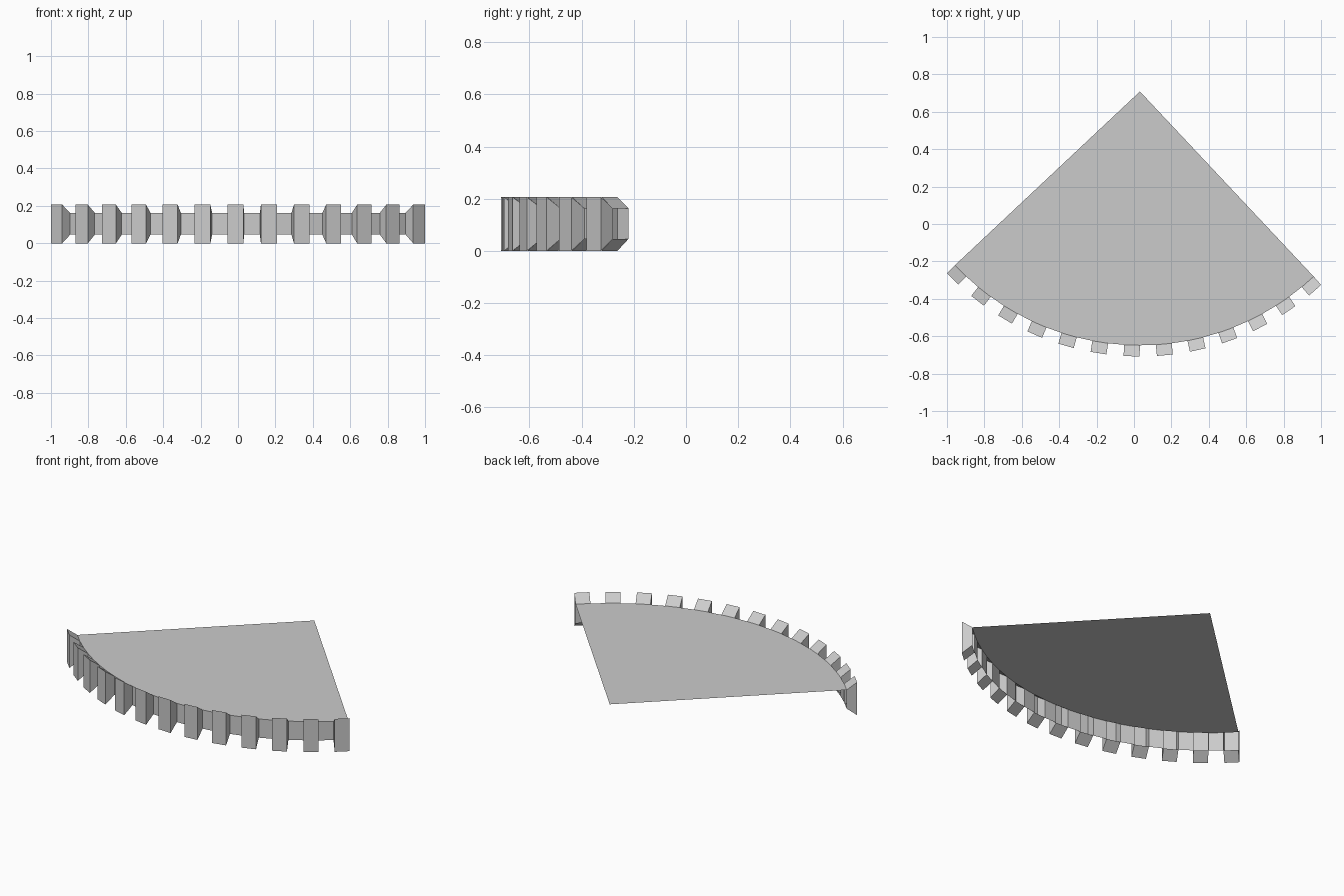
import bpy, bmesh
from math import sin, cos, radians
from mathutils import Vector

if "Cube" in bpy.data.objects:
    bpy.data.objects.remove(bpy.data.objects["Cube"])

R, DEPTH = 1.357, 0.06             # root radius, tooth depth
CX, CY = 0.0317, 0.7085            # apex of the sector
Z_LOW, Z_HIGH, Z_TIP = 0.046, 0.163, 0.206
STEP, FIRST, LAST = 3.6, -13, 12   # degrees per rim segment, index range

bm = bmesh.new()


def rim_vert(i, z):
    a = radians(i * STEP)
    return bm.verts.new((CX + R * sin(a), CY - R * cos(a), z))


top = [rim_vert(i, Z_HIGH) for i in range(FIRST, LAST + 1)]
low = [rim_vert(i, Z_LOW) for i in range(FIRST, LAST + 1)]

# flat quarter sheet
apex = bm.verts.new((CX, CY, Z_HIGH))
bm.faces.new([apex] + top)

# rim strip hanging from the curved edge
rim = [bm.faces.new((low[k], low[k + 1], top[k + 1], top[k]))
       for k in range(LAST - FIRST)]

# every other rim face is pulled out into a hollow, flared tooth
for k in range(0, len(rim), 2):
    a = radians((FIRST + k + 0.5) * STEP)
    out = Vector((sin(a), -cos(a), 0)) * DEPTH
    tip = bmesh.ops.extrude_discrete_faces(bm, faces=[rim[k]])["faces"][0]
    for v in tip.verts:
        upper = v.co.z > Z_TIP / 2
        v.co += out
        v.co.z = Z_TIP if upper else 0.0

mesh = bpy.data.meshes.new("gear_sector")
bm.to_mesh(mesh)
bm.free()
bpy.context.collection.objects.link(bpy.data.objects.new("gear_sector", mesh))
